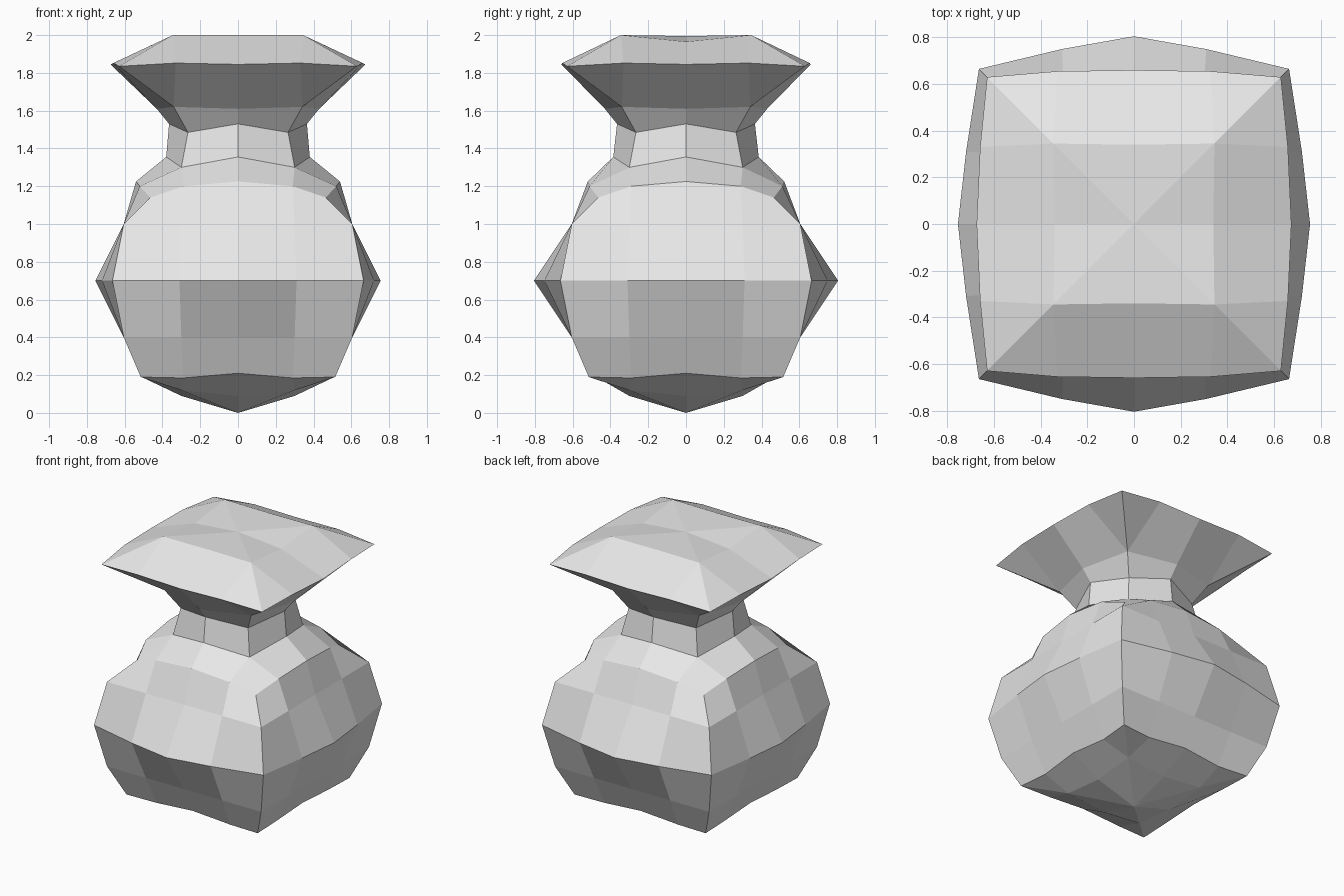
import bpy
import bmesh

old = bpy.data.objects.get("Cube")
if old:
    bpy.data.objects.remove(old, do_unlink=True)

grey = bpy.data.materials.new("plain grey")
grey.use_nodes = True
grey.diffuse_color = (0.8, 0.8, 0.8, 1)
grey.node_tree.nodes["Principled BSDF"].inputs["Base Color"].default_value = grey.diffuse_color


def wide_ring(middle, side, corner):
    """Quarter of a sixteen-sided ring, running from +y round to +x."""
    mx, my, mz = middle
    step, sx, sy, sz = side
    r, z = corner
    return [(0, my, mz), (step, sy, sz), (r, r, z), (sx, step, sz), (mx, 0, mz)]


def narrow_ring(middle, corner):
    """Quarter of an eight-sided ring; the corner serves three places."""
    mx, my, mz = middle
    r, z = corner
    return [(0, my, mz)] + [(r, r, z)] * 3 + [(mx, 0, mz)]


def tip(z):
    return [(0, 0, z)] * 5


def build(name, rings):
    """Skin the quarter rings from bottom to top and mirror them."""
    bm = bmesh.new()
    verts = {}

    def vert(p):
        if p not in verts:
            verts[p] = bm.verts.new(p)
        return verts[p]

    for low, high in zip(rings, rings[1:]):
        for i in range(len(low) - 1):
            corners = [vert(p) for p in (high[i], high[i + 1], low[i + 1], low[i])]
            corners = list(dict.fromkeys(corners))
            if len(corners) > 2:
                bm.faces.new(corners)
    mesh = bpy.data.meshes.new(name)
    bm.to_mesh(mesh)
    bm.free()
    mesh.materials.append(grey)
    obj = bpy.data.objects.new(name, mesh)
    bpy.context.collection.objects.link(obj)
    mirror = obj.modifiers.new("mirror", "MIRROR")
    mirror.use_axis[0] = True
    mirror.use_axis[1] = True
    return obj


# Rings shared by neighbouring parts
neck_base = narrow_ring((0.38, 0.385, 1.355), (0.3, 1.3))
neck_top = narrow_ring((0.365, 0.365, 1.53), (0.265, 1.485))

# Rounded boxy body with a pointed underside
build("body", [
    tip(0),
    narrow_ring((0.3, 0.3, 0.09), (0.3, 0.12)),
    wide_ring((0.51, 0.51, 0.21), (0.29, 0.5, 0.5, 0.185), (0.515, 0.19)),
    wide_ring((0.605, 0.605, 0.4), (0.3, 0.605, 0.605, 0.4), (0.605, 0.4)),
    wide_ring((0.755, 0.805, 0.7), (0.31, 0.72, 0.75, 0.7), (0.665, 0.7)),
    wide_ring((0.605, 0.605, 1), (0.3, 0.605, 0.605, 1), (0.605, 1)),
    wide_ring((0.54, 0.52, 1.225), (0.29, 0.52, 0.51, 1.2), (0.465, 1.14)),
    neck_base,
])

# Short eight-sided neck
build("neck", [neck_base, neck_top])

# Flared head with a square rim and a low crown
crown = narrow_ring((0.34, 0.34, 1.965), (0.345, 2))
crown[0] = (0, 0.34, 2)
build("head", [
    neck_top,
    narrow_ring((0.43, 0.43, 1.61), (0.34, 1.62)),
    wide_ring((0.675, 0.66, 1.845), (0.33, 0.66, 0.655, 1.852), (0.63, 1.835)),
    crown,
    tip(1.995),
])
